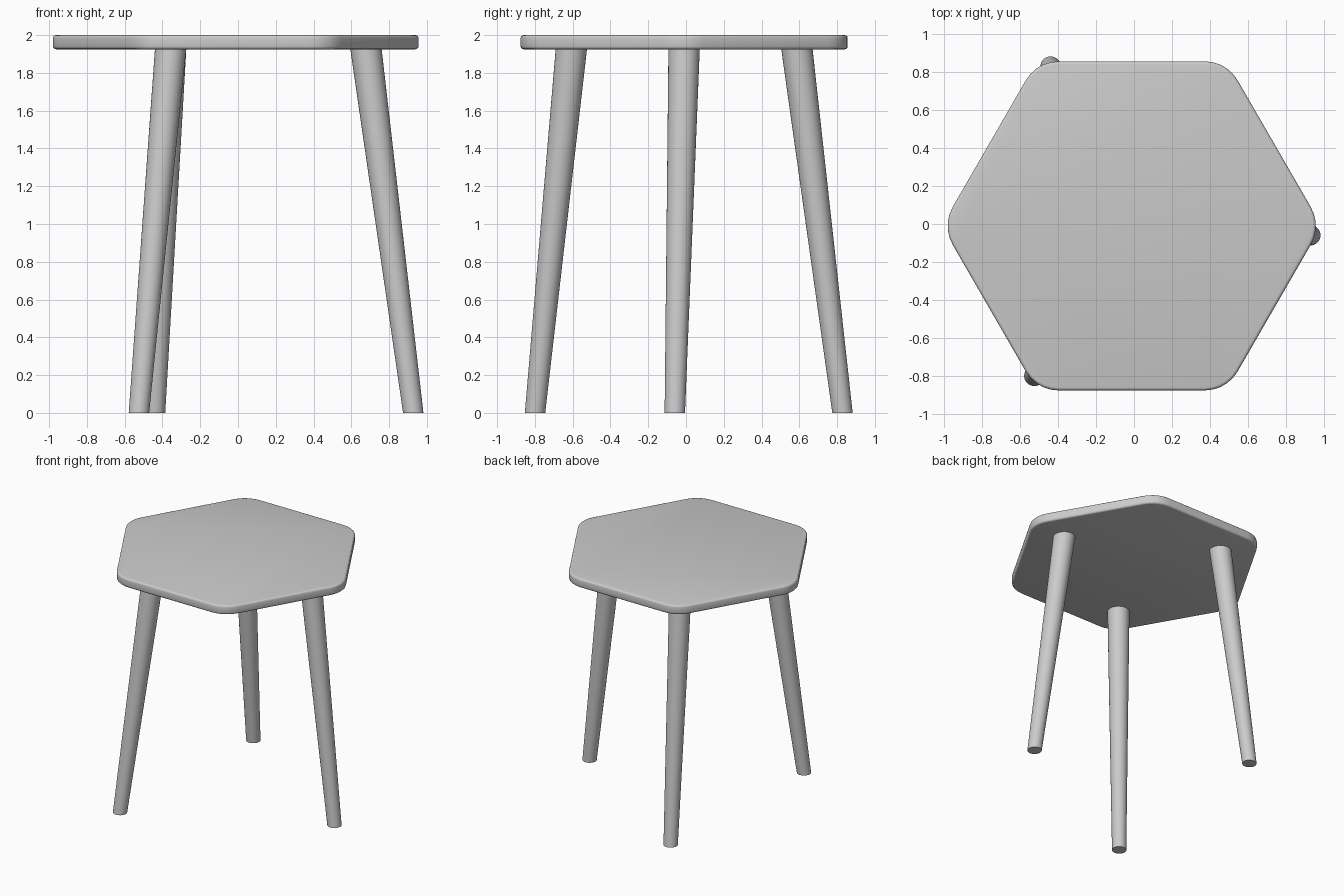
import bpy, bmesh
from math import sin, cos, radians

if "Cube" in bpy.data.objects:
    bpy.data.objects.remove(bpy.data.objects["Cube"])

CX, CY = -0.012, -0.01          # centre of the stool
TOP_Z, UNDER_Z = 2.0, 1.925


def finish(name, bm):
    mesh = bpy.data.meshes.new(name)
    bmesh.ops.recalc_face_normals(bm, faces=bm.faces)
    bm.to_mesh(mesh)
    bm.free()
    obj = bpy.data.objects.new(name, mesh)
    bpy.context.collection.objects.link(obj)
    bpy.ops.object.select_all(action='DESELECT')
    obj.select_set(True)
    bpy.context.view_layer.objects.active = obj
    bpy.ops.object.shade_smooth_by_angle(angle=radians(40))
    return obj


# Seat: hexagon with rounded corners, extruded and softly bevelled
def make_seat(circumradius=1.0, corner=0.2, steps=5):
    bm = bmesh.new()
    d = circumradius - corner / cos(radians(30))
    verts = []
    for k in range(6):
        a = k * 60
        for i in range(steps + 1):
            t = radians(a - 30 + 60 * i / steps)
            verts.append(bm.verts.new((CX + d * cos(radians(a)) + corner * cos(t),
                                       CY + d * sin(radians(a)) + corner * sin(t),
                                       UNDER_Z)))
    base = bm.faces.new(verts)
    ext = bmesh.ops.extrude_face_region(bm, geom=[base], use_keep_orig=True)
    for v in ext["geom"]:
        if isinstance(v, bmesh.types.BMVert):
            v.co.z = TOP_Z
    rims = [e for e in bm.edges if abs(e.verts[0].co.z - e.verts[1].co.z) < 1e-5]
    bmesh.ops.bevel(bm, geom=rims, offset=0.016, segments=3, profile=0.5,
                    affect='EDGES')
    return finish("seat", bm)


# Leg: tapered round post, sheared outwards so both ends stay level
def make_leg(name, angle):
    def polar(r, deg):
        return CX + r * cos(radians(deg)), CY + r * sin(radians(deg))
    top, foot = polar(0.689, angle), polar(0.941, angle - 3)
    height = UNDER_Z + 0.005
    bm = bmesh.new()
    bmesh.ops.create_cone(bm, cap_ends=True, segments=32,
                          radius1=0.054, radius2=0.083, depth=height)
    for v in bm.verts:
        upper = v.co.z > 0
        x, y = top if upper else foot
        v.co.x += x
        v.co.y += y
        v.co.z = height if upper else 0
    return finish(name, bm)


make_seat()
for leg_name, leg_angle in (("right_leg", 0), ("back_leg", 120), ("front_leg", 240)):
    make_leg(leg_name, leg_angle)
